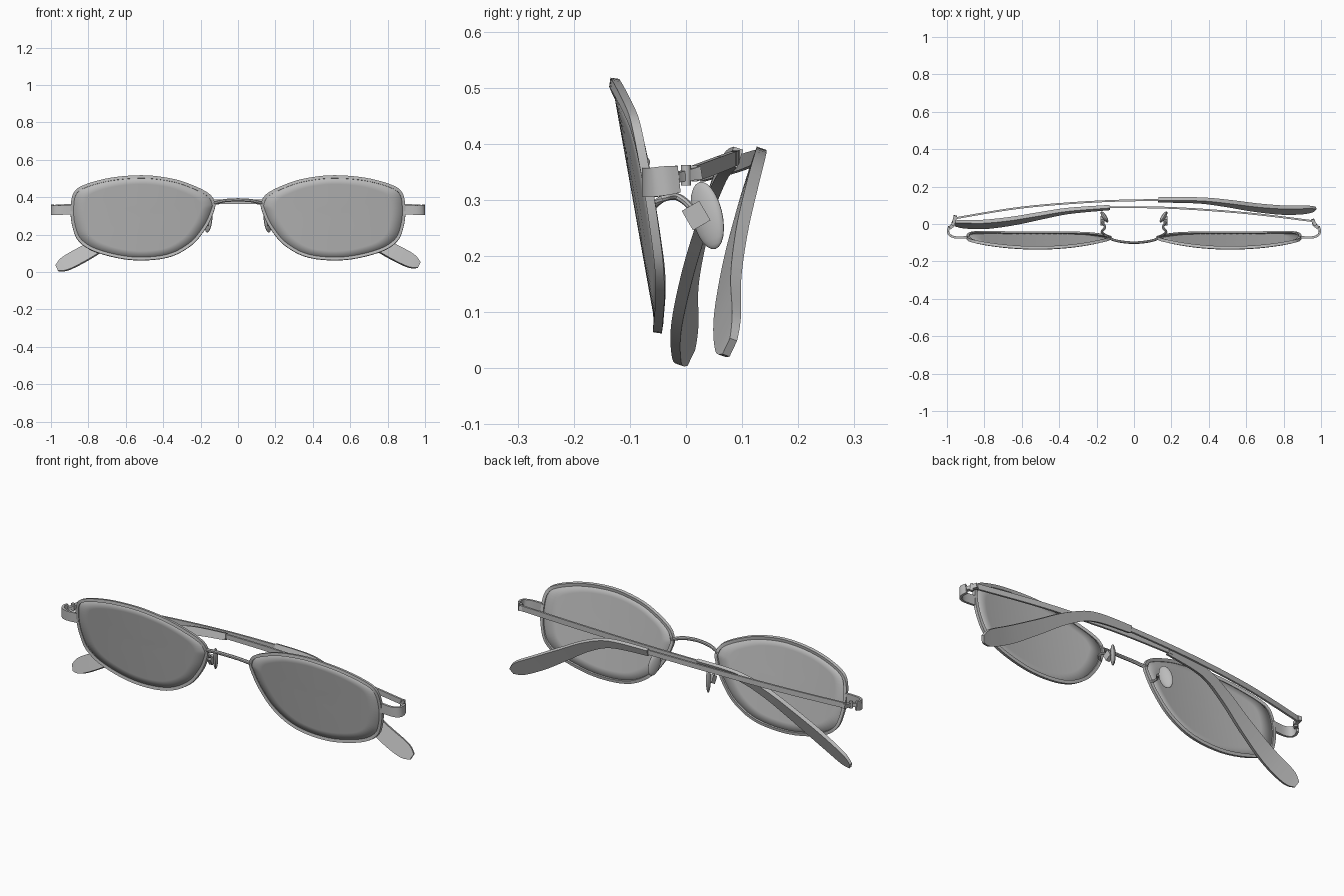
import bpy, bmesh, math
from mathutils import Vector, Matrix

if "Cube" in bpy.data.objects:
    bpy.data.objects.remove(bpy.data.objects["Cube"])

grey = bpy.data.materials.new("plain_grey")
grey.diffuse_color = (0.5, 0.5, 0.5, 1)
grey.use_nodes = True
grey.node_tree.nodes["Principled BSDF"].inputs["Base Color"].default_value = grey.diffuse_color


def finish(name, bm, angle=35):
    bmesh.ops.recalc_face_normals(bm, faces=bm.faces)
    me = bpy.data.meshes.new(name)
    bm.to_mesh(me)
    bm.free()
    me.materials.append(grey)
    ob = bpy.data.objects.new(name, me)
    bpy.context.collection.objects.link(ob)
    bpy.ops.object.select_all(action='DESELECT')
    ob.select_set(True)
    bpy.context.view_layer.objects.active = ob
    bpy.ops.object.shade_smooth_by_angle(angle=math.radians(angle))
    return ob


def spline(pts, n=6, closed=False):
    """Smooth interpolation through tuples of any length."""
    m, out = len(pts), []
    for i in range(m if closed else m - 1):
        ix = [(i + k) % m if closed else min(max(i + k, 0), m - 1) for k in (-1, 0, 1, 2)]
        for s in range(n):
            t = s / n
            out.append(tuple(
                0.5 * (2 * b + (c - a) * t + (2 * a - 5 * b + 4 * c - d) * t * t
                       + (3 * b - a - 3 * c + d) * t ** 3)
                for a, b, c, d in zip(*(pts[j] for j in ix))))
    if not closed:
        out.append(tuple(pts[-1]))
    return out


def sweep(name, path, up=(0, 0, 1), closed=False, sides=4):
    """Sweep a section along (x, y, z, height, thickness) points."""
    bm = bmesh.new()
    n, rings = len(path), []
    for i, p in enumerate(path):
        c = Vector(p[:3])
        a = path[(i - 1) % n] if closed else path[max(i - 1, 0)]
        b = path[(i + 1) % n] if closed else path[min(i + 1, n - 1)]
        t = (Vector(b[:3]) - Vector(a[:3])).normalized()
        side = t.cross(Vector(up)).normalized()
        u = side.cross(t)
        k = math.sqrt(2) if sides == 4 else 1
        ring = []
        for j in range(sides):
            w = 2 * math.pi * (j + 0.5) / sides
            ring.append(bm.verts.new(c + u * (math.sin(w) * k * p[3] / 2)
                                     + side * (math.cos(w) * k * p[4] / 2)))
        rings.append(ring)
    for i in range(n if closed else n - 1):
        r, q = rings[i], rings[(i + 1) % n]
        for j in range(sides):
            k = (j + 1) % sides
            bm.faces.new((r[j], r[k], q[k], q[j]))
    if not closed:
        bm.faces.new(rings[0])
        bm.faces.new(rings[-1])
    return finish(name, bm)


# Lens outline (x, z) and the curved, tilted surface it lies on
OUTLINE = [(.515, .513), (.68, .50), (.82, .463), (.88, .42), (.895, .33), (.884, .24),
           (.85, .165), (.755, .108), (.57, .068), (.38, .08), (.25, .145), (.17, .24),
           (.13, .325), (.124, .37), (.16, .42), (.275, .473), (.38, .5)]
CX, CZ = .51, .30


def lens_y(x, z):
    return -.13 + (.515 - z) * .178 + .19 * (x - CX) ** 2


outline = spline(OUTLINE, 5, True)


def scaled(f):
    return [(CX + (x - CX) * f, CZ + (z - CZ) * f) for x, z in outline]


for s, tag in ((1, "right"), (-1, "left")):
    # Lens: concentric rings on the curved surface
    bm = bmesh.new()
    mid = bm.verts.new((s * CX, lens_y(CX, CZ), CZ))
    prev = None
    for f in (.2, .4, .6, .8, .975):
        ring = [bm.verts.new((s * x, lens_y(x, z), z)) for x, z in scaled(f)]
        for i in range(len(ring)):
            j = (i + 1) % len(ring)
            if prev:
                bm.faces.new((prev[i], prev[j], ring[j], ring[i]))
            else:
                bm.faces.new((mid, ring[j], ring[i]))
        prev = ring
    ob = finish(tag + "_lens", bm)
    sol = ob.modifiers.new("thickness", 'SOLIDIFY')
    sol.thickness, sol.offset = .006, 0

    # Rim around the lens
    sweep(tag + "_rim", [(s * x, lens_y(x, z) + .001, z, .016, .016) for x, z in scaled(.98)],
          up=(0, 1, -.15), closed=True)

    # End piece wrapping round from the rim to the hinge
    sweep(tag + "_end_piece", spline([
        (s * .885, -.07, .333, .05, .012), (s * .95, -.072, .331, .05, .012),
        (s * .984, -.06, .331, .052, .012), (s * .994, -.038, .334, .052, .012),
        (s * .988, -.014, .337, .048, .012)], 4))

    # Hinge knuckle and pin
    y0 = .015 if s > 0 else .035
    sweep(tag + "_hinge", [(s * .985, -.02, .34, .018, .02), (s * .965, -.004, .343, .018, .02),
                           (s * .955, y0 + .01, .348, .024, .018)])
    bm = bmesh.new()
    bmesh.ops.create_cone(bm, cap_ends=True, segments=12, radius1=.009, radius2=.009, depth=.036,
                          matrix=Matrix.Translation((s * .968, 0, .344)))
    finish(tag + "_hinge_pin", bm)

    # Nose pad wire, mount and pad
    sweep(tag + "_pad_wire", spline([
        (s * .148, -.062, .285, .013, .013), (s * .172, -.042, .302, .013, .013),
        (s * .155, -.018, .306, .013, .013), (s * .165, .003, .293, .013, .013),
        (s * .172, .018, .272, .013, .013)], 5), up=(.3 * s, .2, 1), sides=8)
    bm = bmesh.new()
    bmesh.ops.create_cube(bm, size=1, matrix=Matrix.Translation((s * .168, .018, .272))
                          @ Matrix.Rotation(math.radians(30), 4, 'X')
                          @ Matrix.Diagonal((.02, .036, .04, 1)))
    finish(tag + "_pad_mount", bm)
    bm = bmesh.new()
    bmesh.ops.create_uvsphere(bm, u_segments=20, v_segments=12, radius=1,
                              matrix=Matrix.Translation((s * .158, .038, .272))
                              @ Matrix.Rotation(math.radians(-32 * s), 4, 'Z')
                              @ Matrix.Rotation(math.radians(16), 4, 'X')
                              @ Matrix.Diagonal((.012, .031, .062, 1)))
    finish(tag + "_nose_pad", bm)

# Bridge between the rims
sweep("bridge", spline([(x, y, z, .019, .015) for x, y, z in (
    (-.135, -.07, .365), (-.115, -.083, .372), (-.07, -.094, .382), (0, -.1, .386),
    (.07, -.094, .382), (.115, -.083, .372), (.135, -.07, .365))], 5), sides=8)

# Folded temples: thin bar, then a broad bent tip.  d = direction the tip points
BAR = [(-.96, .347, .028), (-.6, .363, .028), (-.2, .374, .026), (.15, .377, .024)]
TIP = [(.13, .376, .034, .018), (.35, .363, .044, .02), (.5, .305, .055, .022),
       (.65, .215, .07, .022), (.8, .125, .084, .02), (.92, .062, .08, .017),
       (.968, .037, .034, .014)]
for d, tag, ybar, ytip, dz in (
        (1, "rear", (.03, .088, .12, .129), (.129, .126, .11, .088, .074, .075, .078), 0),
        (-1, "front", (.015, .058, .086, .09), (.088, .07, .044, .016, -.002, -.001, .003), -.017)):
    sweep(tag + "_temple_bar", spline([(d * x, y, z, h, .01)
                                       for (x, z, h), y in zip(BAR, ybar)], 6))
    sweep(tag + "_temple_tip", spline([(d * x, y, z + dz * max(0, x - .13) / .84, h, t)
                                       for (x, z, h, t), y in zip(TIP, ytip)], 6),
          up=(0, .35, 1))
